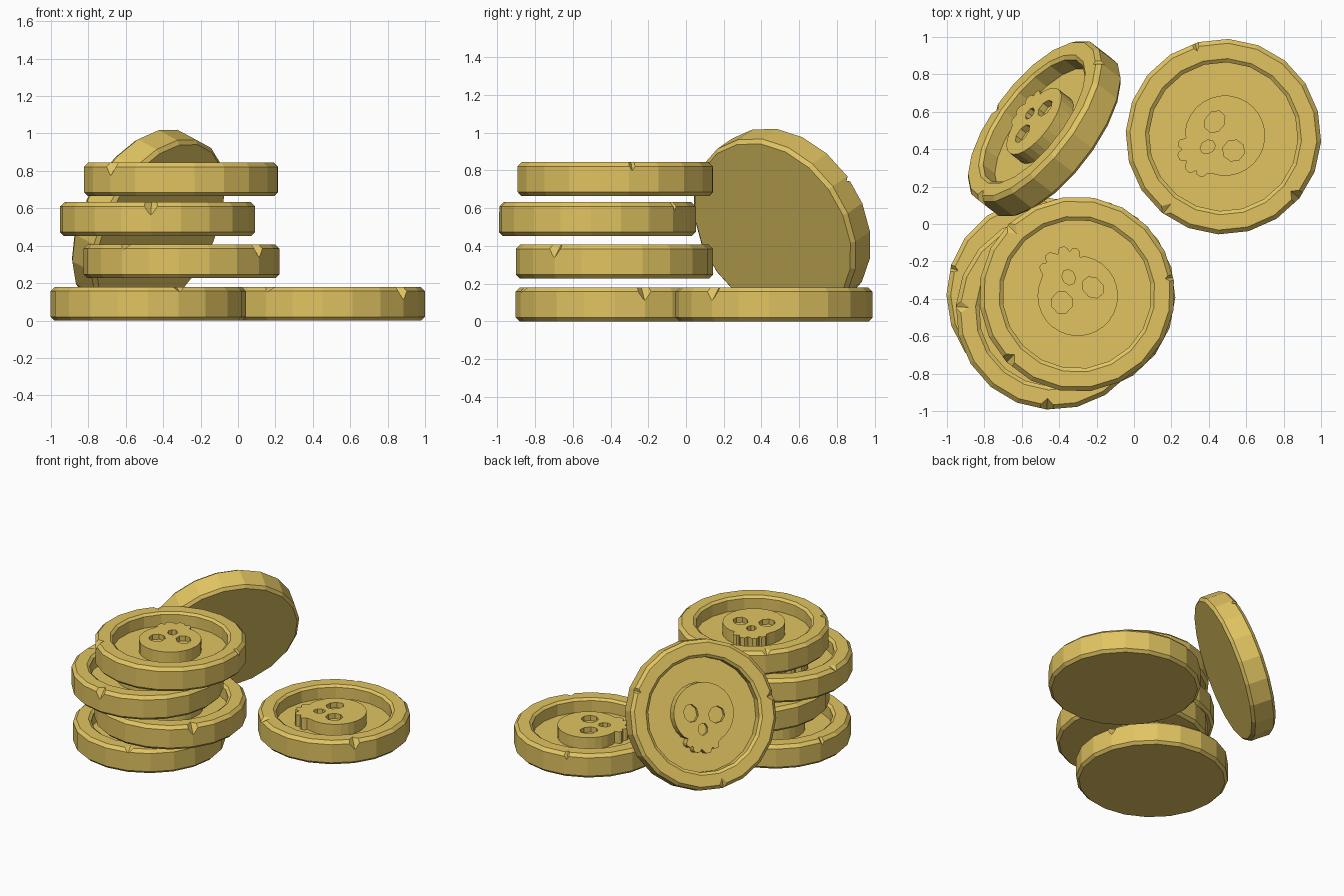
import bpy, bmesh
from math import sin, cos, radians, pi
from mathutils import Matrix, Vector

if "Cube" in bpy.data.objects:
    bpy.data.objects.remove(bpy.data.objects["Cube"])

SIDES = 20
gold = bpy.data.materials.new("gold")
gold.diffuse_color = (0.75, 0.55, 0.12, 1)
gold.use_nodes = True
gold.node_tree.nodes["Principled BSDF"].inputs["Base Color"].default_value = gold.diffuse_color


def to_object(name, bm):
    bmesh.ops.recalc_face_normals(bm, faces=bm.faces)
    mesh = bpy.data.meshes.new(name)
    bm.to_mesh(mesh)
    bm.free()
    mesh.materials.append(gold)
    obj = bpy.data.objects.new(name, mesh)
    bpy.context.collection.objects.link(obj)
    return obj


def lathe(name, profile):
    """Closed solid: rings from (radius, z) pairs, capped at both ends."""
    bm = bmesh.new()
    rings = [[bm.verts.new((r * cos(2 * pi * i / SIDES), r * sin(2 * pi * i / SIDES), z))
              for i in range(SIDES)] for r, z in profile]
    for a, b in zip(rings, rings[1:]):
        for i in range(SIDES):
            j = (i + 1) % SIDES
            bm.faces.new((a[i], a[j], b[j], b[i]))
    bm.faces.new(rings[0])
    bm.faces.new(rings[-1])
    return to_object(name, bm)


def prism(name, outline, z0, z1):
    bm = bmesh.new()
    low = [bm.verts.new((x, y, z0)) for x, y in outline]
    top = [bm.verts.new((x, y, z1)) for x, y in outline]
    bm.faces.new(low)
    bm.faces.new(top)
    for i in range(len(low)):
        j = (i + 1) % len(low)
        bm.faces.new((low[i], low[j], top[j], top[i]))
    return to_object(name, bm)


def nick_cutter(angle, radial, across, depth):
    """Octahedron sitting on the coin's top edge: cuts a V-shaped nick."""
    bm = bmesh.new()
    ring = [bm.verts.new(p) for p in ((radial, 0, 0), (0, across, 0), (-radial, 0, 0), (0, -across, 0))]
    tips = [bm.verts.new((0, 0, s * depth)) for s in (1, -1)]
    for i in range(4):
        for t in tips:
            bm.faces.new((ring[i], ring[(i + 1) % 4], t))
    bm.transform(Matrix.Rotation(radians(angle), 4, 'Z') @ Matrix.Translation((0.521, 0, 0.183)))
    return to_object("nick_cutter", bm)


def carve(obj, cutters):
    """Subtract the cutters, return the finished mesh and clear the helpers."""
    for c in cutters:
        c.hide_render = True
        mod = obj.modifiers.new("cut", 'BOOLEAN')
        mod.operation, mod.solver, mod.object = 'DIFFERENCE', 'EXACT', c
    dg = bpy.context.evaluated_depsgraph_get()
    mesh = bpy.data.meshes.new_from_object(obj.evaluated_get(dg))
    for o in [obj] + cutters:
        bpy.data.objects.remove(o)
    mesh.materials.clear()
    mesh.materials.append(gold)
    return mesh


def polar(angle, r):
    return r * cos(radians(angle)), r * sin(radians(angle))


# Coin body: bevelled rim with a recessed face and three nicks
body = lathe("coin_body", [(0.503, 0), (0.523, 0.02), (0.523, 0.157), (0.5, 0.18),
                           (0.418, 0.18), (0.398, 0.165), (0.398, 0.08)])
coin_mesh = carve(body, [nick_cutter(18, 0.06, 0.06, 0.075),
                         nick_cutter(289, 0.075, 0.055, 0.03),
                         nick_cutter(164, 0.045, 0.035, 0.05)])

# Raised skull: round cranium plus four rounded teeth
outline = [(x, y + 0.01) for x, y in (polar(-52 + i * 284 / 22, 0.215) for i in range(23))]
teeth = [(247, 0.245), (262, 0.265), (280, 0.267), (295, 0.248)]
outline.append(polar(239, 0.2))
for a, r in teeth:
    outline += [polar(a - 6, r - 0.013), polar(a - 3, r), polar(a + 3, r),
                polar(a + 6, r - 0.013), polar(a + 7.5, 0.236)]
outline[-1] = polar(303.5, 0.215)


def socket(cx, cy, rx, ry, tilt):
    pts = []
    for i in range(8):
        a = 2 * pi * i / 8 + 0.3
        v = Matrix.Rotation(radians(tilt), 2) @ Vector((rx * cos(a), ry * sin(a)))
        pts.append((cx + v.x, cy + v.y))
    return prism("socket_cutter", pts, 0.13, 0.25)


skull = prism("skull", outline, 0.075, 0.168)
skull_mesh = carve(skull, [socket(-0.092, 0.005, 0.052, 0.064, 20),
                           socket(0.092, 0.005, 0.058, 0.06, -20),
                           socket(0, -0.1, 0.035, 0.043, 0)])


def place(name, matrix):
    for part, mesh in (("", coin_mesh), ("_skull", skull_mesh)):
        obj = bpy.data.objects.new(name + part, mesh)
        obj.matrix_world = matrix
        bpy.context.collection.objects.link(obj)


# Stack of four and one lying flat: x, y, z, spin
flat = {"stack_coin_1": (-0.48, -0.38, 0, 0),
        "stack_coin_2": (-0.302, -0.38, 0.227, 304.5),
        "stack_coin_3": (-0.43, -0.47, 0.453, 248),
        "stack_coin_4": (-0.305, -0.375, 0.665, 206),
        "loose_coin": (0.478, 0.467, 0, -57)}
for name, (x, y, z, spin) in flat.items():
    place(name, Matrix.Translation((x, y, z)) @ Matrix.Rotation(radians(spin), 4, 'Z'))

# Leaning coin: face points back, left and up
n = Vector((-0.73, 0.56, 0.39)).normalized()
ax = Vector((0, 0, 1)).cross(n).normalized()
ay = n.cross(ax)
tilt = Matrix((ax, ay, n)).transposed().to_4x4()
place("leaning_coin", Matrix.Translation((-0.48, 0.51, 0.517)) @ tilt
      @ Matrix.Rotation(radians(-10), 4, 'Z') @ Matrix.Translation((0, 0, -0.09)))
